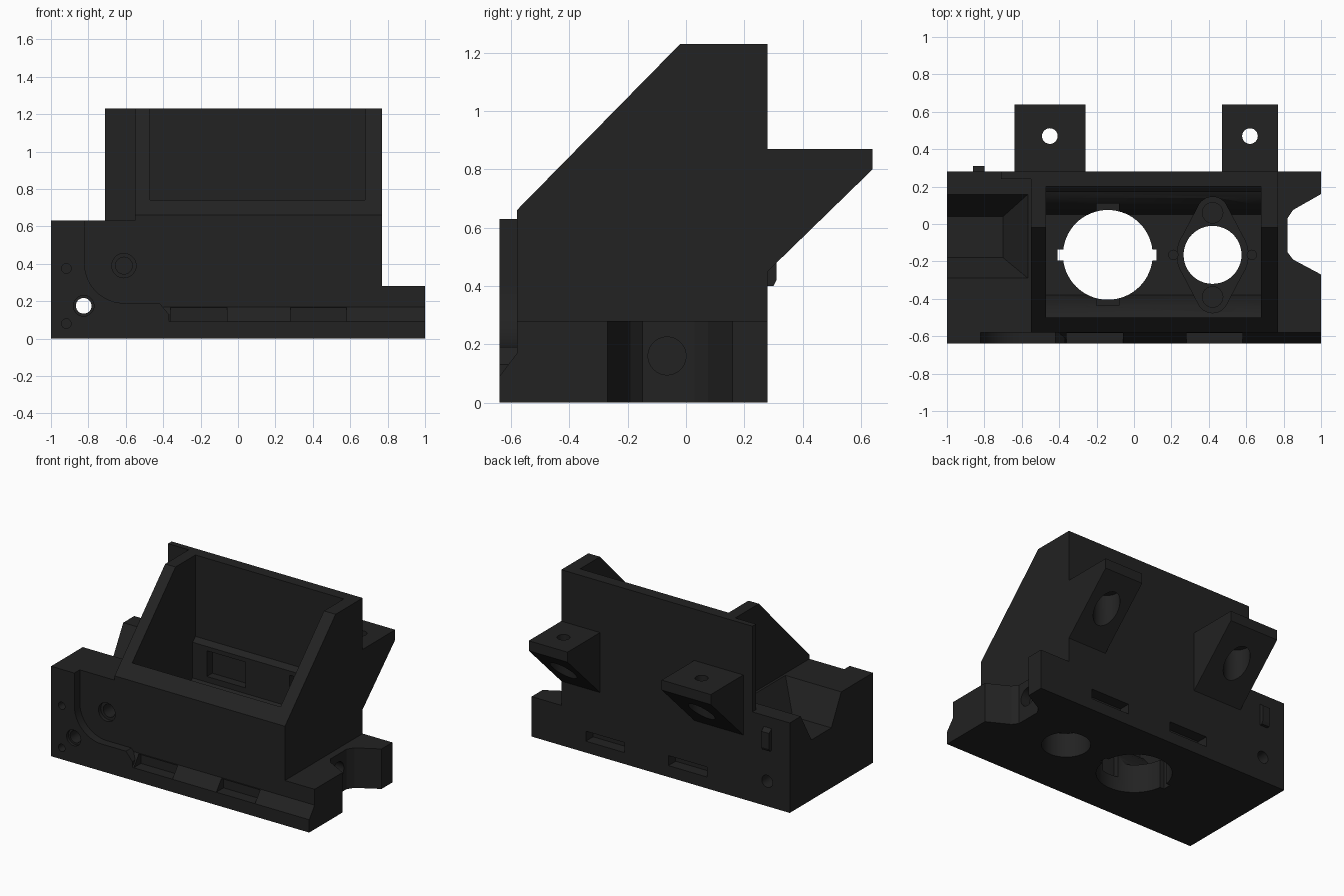
import bpy, bmesh, math
from mathutils import Vector

if "Cube" in bpy.data.objects:
    bpy.data.objects.remove(bpy.data.objects["Cube"])

black = bpy.data.materials.new("matte black plastic")
black.diffuse_color = (0.016, 0.016, 0.016, 1)
black.use_nodes = True
black.node_tree.nodes["Principled BSDF"].inputs["Base Color"].default_value = black.diffuse_color


def finish(name, bm):
    bmesh.ops.recalc_face_normals(bm, faces=bm.faces)
    me = bpy.data.meshes.new(name)
    bm.to_mesh(me)
    bm.free()
    me.materials.append(black)
    ob = bpy.data.objects.new(name, me)
    bpy.context.collection.objects.link(ob)
    return ob


def prism(name, pts, axis, a, b):
    """Extrude a flat outline along one axis: x uses (y,z), y uses (x,z), z uses (x,y)."""
    place = {'x': lambda u, v, w: (w, u, v), 'y': lambda u, v, w: (u, w, v),
             'z': lambda u, v, w: (u, v, w)}[axis]
    bm = bmesh.new()
    f = bm.faces.new([bm.verts.new(place(u, v, a)) for u, v in pts])
    ext = bmesh.ops.extrude_face_region(bm, geom=[f])
    verts = [g for g in ext['geom'] if isinstance(g, bmesh.types.BMVert)]
    bmesh.ops.translate(bm, verts=verts, vec=Vector(place(0, 0, b - a)))
    return finish(name, bm)


def box(name, x, y, z):
    return prism(name, [(x[0], y[0]), (x[1], y[0]), (x[1], y[1]), (x[0], y[1])], 'z', *z)


def arc(cx, cy, r, start, end, n):
    return [(cx + r * math.cos(math.radians(start + (end - start) * i / n)),
             cy + r * math.sin(math.radians(start + (end - start) * i / n))) for i in range(n + 1)]


def rod(name, c, r, axis, a, b, n=48):
    return prism(name, arc(c[0], c[1], r, 0, 360, n)[:-1], axis, a, b)


def combine(target, tool, op):
    m = target.modifiers.new(op, 'BOOLEAN')
    m.operation, m.solver, m.object = op, 'EXACT', tool
    bpy.context.view_layer.objects.active = target
    bpy.ops.object.modifier_apply(modifier=m.name)
    bpy.data.objects.remove(tool)


CY = -0.165   # centre line of the cavity

# Hopper body with sloped sides
body = prism("holder_body", [(-0.58, 0), (0.28, 0), (0.28, 1.23), (-0.02, 1.23), (-0.58, 0.66)],
             'x', -0.55, 0.77)
adds = [
    box("base", (-1, 1), (-0.58, 0.28), (0, 0.28)),
    box("left_block", (-1, -0.5), (-0.58, 0.28), (0, 0.63)),
    box("back_flange", (-0.71, -0.5), (0.24, 0.28), (0.1, 1.23)),
    # raised front plate with a rounded inside corner
    prism("front_plate", [(-1, 0), (-0.37, 0), (-0.37, 0.13), (-0.42, 0.19)]
          + arc(-0.61, 0.40, 0.21, 270, 180, 12) + [(-0.82, 0.63), (-1, 0.63)], 'y', -0.64, -0.57),
    prism("front_strip", [(-0.64, 0), (-0.57, 0), (-0.57, 0.182), (-0.64, 0.09)], 'x', -0.4, 1),
    prism("back_latch", [(0.27, 0.40), (0.30, 0.40), (0.31, 0.42), (0.31, 0.53), (0.27, 0.56)],
          'x', -0.86, -0.80),
]
# Back mounting tabs
tabs = [(-0.64, -0.26), (0.47, 0.77)]
for x0, x1 in tabs:
    adds.append(prism("back_tab", [(0.27, 0.44), (0.27, 0.87), (0.64, 0.87), (0.64, 0.80)],
                      'x', x0, x1))
for a in adds:
    combine(body, a, 'UNION')

# Main cavity with a stepped back and a rounded trough at the bottom
cuts = [prism("cavity", [(0.2, 1.4), (0.2, 0.66), (0.17, 0.63), (0.17, 0.38), (0.14, 0.365),
                         (0.10, 0.32), (0.07, 0.26), (0.05, 0.2), (-0.38, 0.2), (-0.40, 0.26),
                         (-0.43, 0.32), (-0.47, 0.365), (-0.5, 0.38), (-0.5, 1.4)],
              'x', -0.47, 0.68)]

# Valley across the left block, ending in a ramp
bm = bmesh.new()
lo, hi, top = (-0.18, 0.04), (-0.30, 0.17), 0.65
rings = []
for x, ends in ((-1.1, ((hi[0], top), (lo[0], 0.42), (lo[1], 0.42), (hi[1], top))),
                (-0.70, ((hi[0], top), (lo[0], 0.42), (lo[1], 0.42), (hi[1], top)))):
    rings.append([bm.verts.new((x, y, z)) for y, z in ends])
p, q = rings
tip = [bm.verts.new((-0.555, y, top)) for y in hi]
for f in ((p[0], p[1], p[2], p[3]), (p[0], p[1], q[1], q[0]), (p[1], p[2], q[2], q[1]),
          (p[2], p[3], q[3], q[2]), (q[0], q[1], tip[0]), (q[2], q[3], tip[1]),
          (q[1], q[2], tip[1], tip[0]), (p[0], p[3], q[3], q[0]), (q[0], q[3], tip[1], tip[0])):
    bm.faces.new(f)
cuts.append(finish("valley", bm))

# Right end notch and its round pocket
cuts += [prism("notch", [(1.1, 0.22), (1, 0.16), (0.85, 0.075), (0.82, 0.03), (0.82, -0.15),
                         (0.85, -0.19), (1, -0.27), (1.1, -0.33)], 'z', -0.1, 0.4),
         rod("side_pocket", (-0.065, 0.16), 0.065, 'x', 0.75, 0.9)]

# Large floor hole with key slots
cuts += [rod("large_hole", (-0.14, CY), 0.24, 'z', -0.1, 0.6, 64),
         box("key_slot", (-0.41, 0.12), (CY - 0.03, CY + 0.03), (-0.1, 0.35)),
         box("key_recess", (-0.2, -0.08), (CY - 0.27, CY + 0.275), (0.1, 0.45))]

# Small floor hole with a lens shaped recess and screw pockets
cuts += [prism("lens_recess", arc(0.42, CY, 0.19, -35, 35, 8) + arc(0.42, CY + 0.225, 0.085, 35, 145, 10)
               + arc(0.42, CY, 0.19, 145, 215, 8) + arc(0.42, CY - 0.225, 0.085, 215, 325, 10),
               'z', 0.17, 0.45),
         rod("small_hole", (0.42, CY), 0.155, 'z', -0.1, 0.4)]
for s in (-1, 1):
    cuts += [rod("screw_pocket", (0.42, CY + s * 0.225), 0.055, 'z', 0.11, 0.3, 24),
             rod("pin_hole", (0.42 + s * 0.21, CY), 0.025, 'z', 0.08, 0.4, 20)]

# Paired slots in the front strip, the back, and the inner back wall
for x in ((-0.36, -0.06), (0.28, 0.58)):
    cuts += [box("front_slot", x, (-0.7, -0.56), (0.09, 0.165)),
             box("back_slot", x, (0.2, 0.35), (0.08, 0.15)),
             box("inner_window", x, (0.1, 0.23), (0.42, 0.6))]

# Tab screw holes, counterbored from below
for x in (-0.45, 0.62):
    cuts += [rod("tab_hole", (x, 0.47), 0.042, 'z', 0.4, 1, 24),
             rod("tab_counterbore", (x, 0.47), 0.085, 'z', 0.4, 0.78, 32)]

# Front holes
cuts += [rod("through_hole", (-0.825, 0.175), 0.042, 'y', -0.8, 0.5, 28),
         rod("through_counterbore", (-0.825, 0.175), 0.055, 'y', -0.8, -0.62, 28),
         rod("bolt_seat", (-0.61, 0.39), 0.065, 'y', -0.7, -0.555, 32),
         rod("bolt_hole", (-0.61, 0.39), 0.045, 'y', -0.7, -0.4, 32)]
for z in (0.08, 0.375):
    cuts.append(rod("pin_hole", (-0.918, z), 0.026, 'y', -0.8, -0.55, 20))

for c in cuts:
    combine(body, c, 'DIFFERENCE')

# Keep edges crisp and holes smooth
bpy.ops.object.select_all(action='DESELECT')
body.select_set(True)
bpy.context.view_layer.objects.active = body
bpy.ops.object.shade_smooth_by_angle(angle=math.radians(25))
